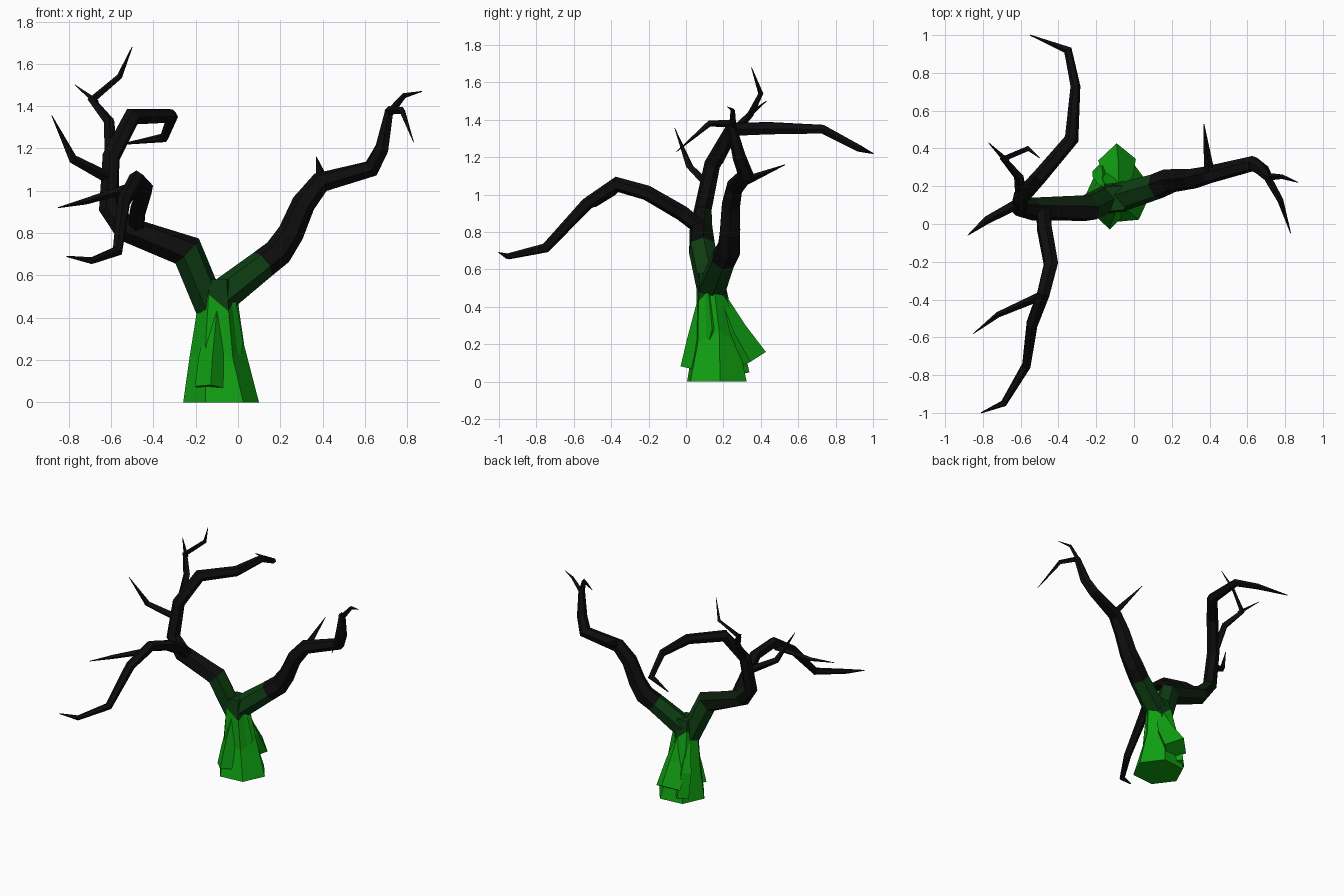
import bpy, bmesh, math
from mathutils import Vector

cube = bpy.data.objects.get("Cube")
if cube:
    bpy.data.objects.remove(cube, do_unlink=True)


def material(name, colour):
    m = bpy.data.materials.new(name)
    m.use_nodes = True
    m.diffuse_color = (*colour, 1)
    bsdf = m.node_tree.nodes["Principled BSDF"]
    bsdf.inputs["Base Color"].default_value = (*colour, 1)
    bsdf.inputs["Roughness"].default_value = 0.9
    return m


MATS = [material("bright green bark", (0.005, 0.36, 0.006)),
        material("dark green bark", (0.004, 0.045, 0.006)),
        material("deep green bark", (0.004, 0.012, 0.004)),
        material("black bark", (0.004, 0.004, 0.004))]
BRIGHT, DARK, DEEP, BLACK = range(4)


def finish(name, rings, paint):
    """Skin a list of vertex rings, cap both ends and paint faces by a rule."""
    bm = bmesh.new()
    loops = [[bm.verts.new(p) for p in ring] for ring in rings]
    n = len(loops[0])
    for a, b in zip(loops, loops[1:]):
        for k in range(n):
            j = (k + 1) % n
            bm.faces.new((a[k], a[j], b[j], b[k]))
    bm.faces.new(loops[0][::-1])
    bm.faces.new(loops[-1])
    bmesh.ops.recalc_face_normals(bm, faces=bm.faces)
    for f in bm.faces:
        f.material_index = paint(f.calc_center_median(), f.normal)
    mesh = bpy.data.meshes.new(name)
    bm.to_mesh(mesh)
    bm.free()
    for m in MATS:
        mesh.materials.append(m)
    obj = bpy.data.objects.new(name, mesh)
    bpy.context.collection.objects.link(obj)


def branch(name, path, sides=4, paint=lambda c, n: BLACK):
    """Tapered angular tube with mitred bends; path holds (x, y, z, radius)."""
    pts = [Vector(p[:3]) for p in path]
    dirs = [(b - a).normalized() for a, b in zip(pts, pts[1:])]
    u = dirs[0].orthogonal().normalized()
    rings = []
    for i, p in enumerate(pts):
        d_in = dirs[max(i - 1, 0)]
        d_out = dirs[min(i, len(dirs) - 1)]
        u = (u - d_in * u.dot(d_in)).normalized()
        v = d_in.cross(u)
        t = (d_in + d_out).normalized()
        ring = []
        for k in range(sides):
            a = math.tau * (k + 0.5) / sides
            o = (u * math.cos(a) + v * math.sin(a)) * path[i][3]
            ring.append(p + o - d_in * (o.dot(t) / d_in.dot(t)))
        rings.append(ring)
    finish(name, rings, paint)


# Trunk: uneven hexagonal column, with a jagged edge between the two greens
trunk = []
for z, cx, cy, rx, ry, jag in [(0, -.08, .165, .18, .175, 0), (.24, -.1, .165, .13, .125, .03),
                               (.47, -.1, .14, .095, .09, .04), (.58, -.1, .135, .08, .075, 0)]:
    trunk.append([(cx + rx * math.cos(a), cy + ry * math.sin(a), z + jag * (-1) ** k)
                  for k, a in enumerate(math.tau * i / 6 + .1 for i in range(6))])
finish("trunk", trunk, lambda c, n: BRIGHT if c.z < .49 else DARK)

# Bark flaps and root bulges around the trunk
flaps = {
    "back_bark_flap": [(-.08, .18, .46, .03), (-.08, .25, .27, .075), (-.09, .34, .11, .1)],
    "front_root": [(-.1, .09, .43, .03), (-.12, .07, .22, .065), (-.13, .045, .07, .075)],
    "side_bark_flap": [(-.03, .12, .48, .02), (-.02, .14, .28, .045), (-.04, .08, .06, .02)],
    "rear_bark_ridge": [(-.16, .2, .42, .02), (-.17, .25, .22, .05), (-.16, .28, .04, .06)],
}
for name, path in flaps.items():
    branch(name, path, 4, lambda c, n: BRIGHT)


# Main limbs fade from green at the fork to black
def limb_paint(c, n):
    if -.24 < c.x < .1:
        return DARK
    if -.55 < c.x < 0 and c.z < .9 and n.y > .2:
        return DEEP
    return BLACK


branch("right_limb", [
    (-.13, .14, .45, .075), (-.24, .085, .715, .075), (-.53, .08, .82, .062),
    (-.61, .09, .92, .048), (-.6, .14, 1.16, .043), (-.5, .25, 1.35, .04),
    (-.33, .45, 1.355, .036), (-.31, .73, 1.35, .026), (-.35, .92, 1.25, .021),
    (-.55, 1, 1.22, .003)], 6, limb_paint)
branch("left_limb", [
    (-.08, .14, .5, .08), (.12, .2, .655, .07), (.19, .23, .71, .068),
    (.25, .235, .8, .062), (.31, .24, .94, .056), (.39, .26, 1.04, .048),
    (.63, .32, 1.105, .04), (.68, .285, 1.2, .036), (.715, .24, 1.38, .022)],
    6, limb_paint)
branch("front_limb", [
    (-.48, .08, .82, .04), (-.475, -.02, .9, .042), (-.44, -.21, 1.01, .04),
    (-.48, -.37, 1.055, .038), (-.54, -.53, .95, .033), (-.57, -.75, .715, .025),
    (-.69, -.95, .67, .017), (-.81, -1, .69, .003)], 6)

# Pointed twigs
twigs = {
    "crown_twig": [(-.6, .17, 1.18, .03), (-.61, .25, 1.33, .025), (-.69, .345, 1.43, .017),
                   (-.56, .4, 1.54, .013), (-.5, .35, 1.68, .002)],
    "crown_spike": [(-.67, .33, 1.42, .016), (-.77, .43, 1.5, .002)],
    "right_twig": [(-.61, .11, 1.06, .028), (-.78, .02, 1.15, .021), (-.88, -.06, 1.355, .002)],
    "front_twig": [(-.49, -.38, 1.02, .024), (-.72, -.48, .95, .015), (-.85, -.58, .92, .002)],
    "back_spike": [(.4, .26, 1.05, .03), (.37, .53, 1.16, .002)],
    "left_outer_twig": [(.71, .25, 1.36, .02), (.785, .25, 1.45, .012), (.87, .22, 1.47, .002)],
    "left_front_twig": [(.71, .24, 1.38, .02), (.775, .125, 1.38, .016), (.83, -.05, 1.23, .002)],
}
for name, path in twigs.items():
    branch(name, path)
